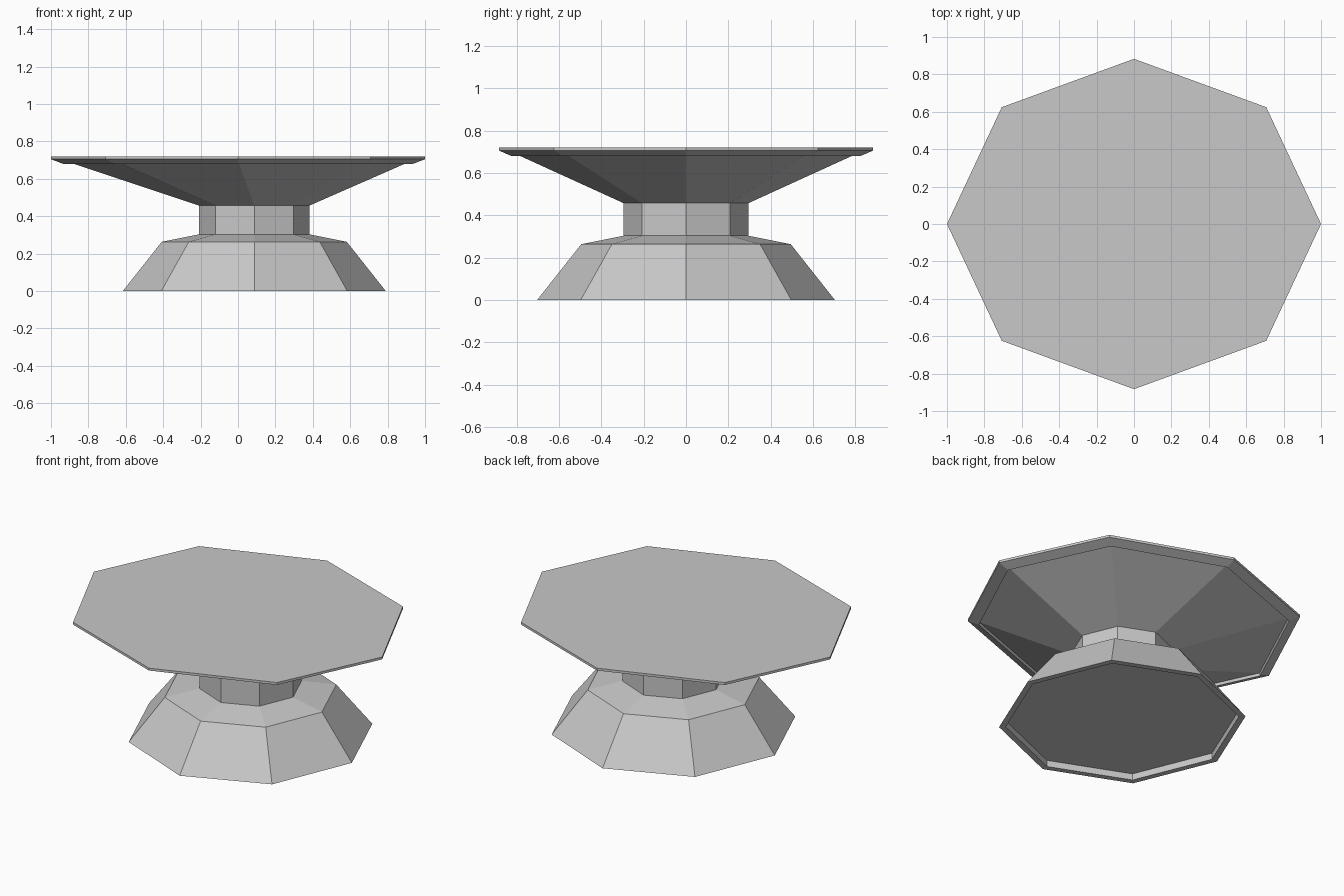
import bpy
import bmesh
from math import cos, sin, pi

cube = bpy.data.objects.get("Cube")
if cube:
    bpy.data.objects.remove(cube)

SIDES = 8
FOOT_X = 0.087  # the foot and neck stand off-centre under the top

# One plain grey for the whole table
grey = bpy.data.materials.new("light grey")
grey.use_nodes = True
colour = (0.58, 0.58, 0.58, 1)
grey.diffuse_color = colour
grey.node_tree.nodes["Principled BSDF"].inputs["Base Color"].default_value = colour


def stack(name, rings, cap_first=False, cap_last=False):
    """Join octagonal rings (centre x, radius x, radius y, z) into one skin."""
    bm = bmesh.new()
    loops = []
    for cx, rx, ry, z in rings:
        angles = [2 * pi * i / SIDES for i in range(SIDES)]
        loops.append([bm.verts.new((cx + rx * cos(a), ry * sin(a), z)) for a in angles])
    for low, high in zip(loops, loops[1:]):
        for i in range(SIDES):
            j = (i + 1) % SIDES
            bm.faces.new((low[i], low[j], high[j], high[i]))
    if cap_first:
        bm.faces.new(loops[0][::-1])
    if cap_last:
        bm.faces.new(loops[-1])
    mesh = bpy.data.meshes.new(name)
    bm.to_mesh(mesh)
    bm.free()
    mesh.materials.append(grey)
    obj = bpy.data.objects.new(name, mesh)
    bpy.context.collection.objects.link(obj)
    return obj


def foot_ring(r, z):
    return (FOOT_X, r, r, z)


def top_ring(scale, z):
    return (0, scale, 0.883 * scale, z)


# Flared foot with a shallow recess underneath
stack("foot", [foot_ring(0.665, 0.04), foot_ring(0.665, 0), foot_ring(0.703, 0),
               foot_ring(0.495, 0.263), foot_ring(0.295, 0.303)], cap_first=True)

# Short straight neck
stack("neck", [foot_ring(0.295, 0.303), foot_ring(0.295, 0.457)])

# Wide underside leaning out from the neck to the tabletop
stack("underside", [foot_ring(0.295, 0.457), top_ring(0.93, 0.697)])

# Tabletop with a bevelled lip hanging just below the underside's edge
stack("tabletop", [top_ring(0.93, 0.697), top_ring(0.935, 0.68), top_ring(1, 0.705),
                   top_ring(1, 0.72)], cap_last=True)
